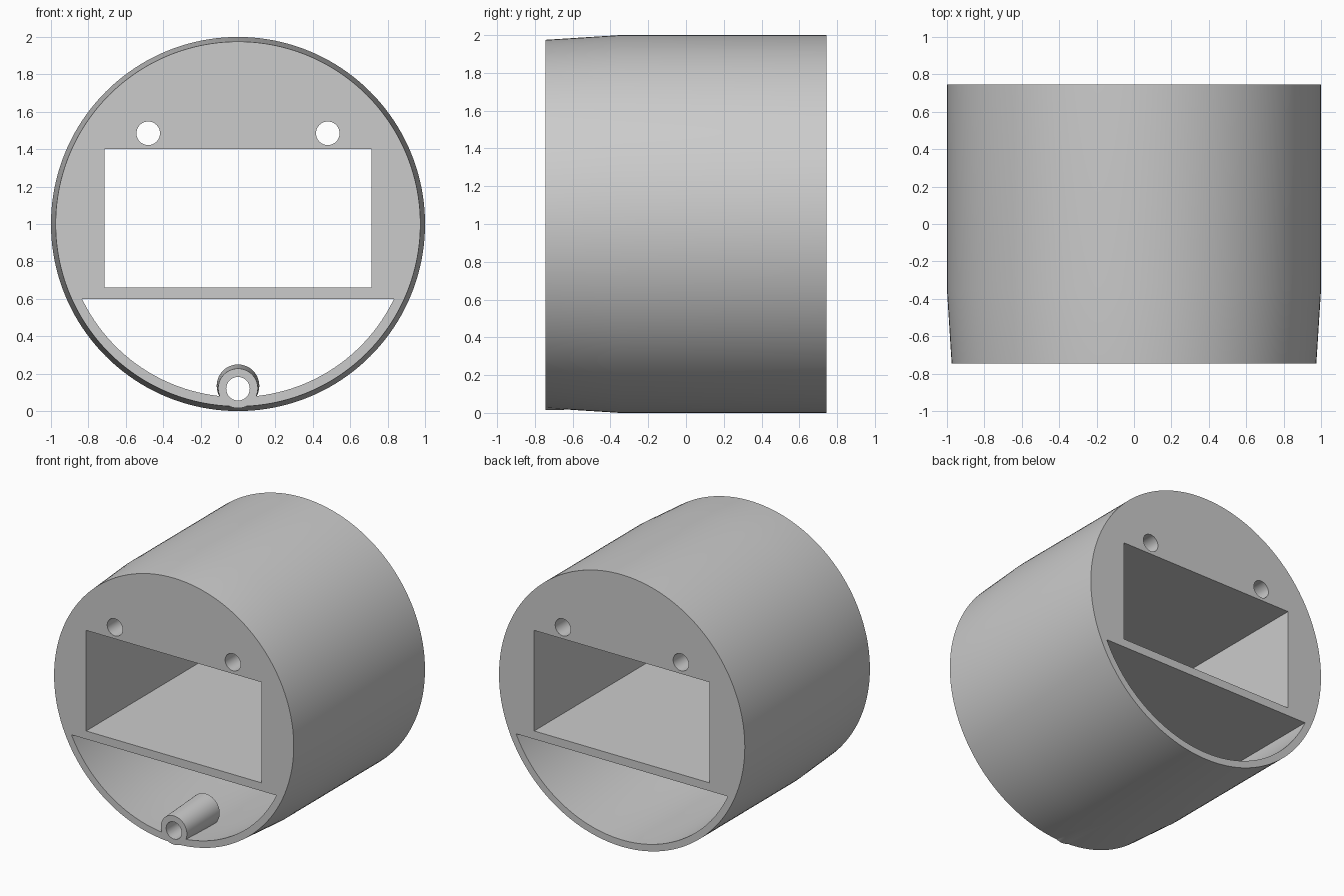
import bpy, bmesh, math
from mathutils import Matrix

cube = bpy.data.objects.get("Cube")
if cube:
    bpy.data.objects.remove(cube, do_unlink=True)

grey = bpy.data.materials.new("light_grey")
grey.use_nodes = True
grey.diffuse_color = (0.6, 0.6, 0.6, 1)
grey.node_tree.nodes["Principled BSDF"].inputs["Base Color"].default_value = (0.6, 0.6, 0.6, 1)


def finish(name, bm):
    bmesh.ops.recalc_face_normals(bm, faces=bm.faces)
    mesh = bpy.data.meshes.new(name)
    bm.to_mesh(mesh)
    bm.free()
    mesh.materials.append(grey)
    obj = bpy.data.objects.new(name, mesh)
    bpy.context.collection.objects.link(obj)
    return obj


def turned(name, sections, sides, x=0.0, top=None):
    """Closed round solid along y from (y, radius, centre z) sections."""
    bm = bmesh.new()
    rings = []
    for y, r, z in sections:
        angles = [2 * math.pi * i / sides for i in range(sides)]
        rings.append([bm.verts.new((x + r * math.cos(a), y, z + r * math.sin(a))) for a in angles])
    for a, b in zip(rings, rings[1:]):
        for i in range(sides):
            j = (i + 1) % sides
            bm.faces.new((a[i], a[j], b[j], b[i]))
    bm.faces.new(rings[0])
    bm.faces.new(rings[-1])
    if top is not None:
        # Slice off everything above the given height and close the cut
        cut = bmesh.ops.bisect_plane(bm, geom=bm.verts[:] + bm.edges[:] + bm.faces[:],
                                     plane_co=(0, 0, top), plane_no=(0, 0, 1), clear_outer=True)
        edges = [e for e in cut["geom_cut"] if isinstance(e, bmesh.types.BMEdge)]
        bmesh.ops.contextual_create(bm, geom=[e for e in edges if e.is_boundary])
    return finish(name, bm)


def box(name, size, z):
    bm = bmesh.new()
    bmesh.ops.create_cube(bm, size=1, matrix=Matrix.Translation((0, 0, z)) @ Matrix.Diagonal((*size, 1)))
    return finish(name, bm)


def combine(target, tool, operation):
    mod = target.modifiers.new(tool.name, 'BOOLEAN')
    mod.operation = operation
    mod.solver = 'EXACT'
    mod.object = tool
    bpy.context.view_layer.objects.active = target
    bpy.ops.object.modifier_apply(modifier=mod.name)
    bpy.data.objects.remove(tool, do_unlink=True)


FRONT, BACK, TAPER = -0.745, 0.745, -0.35

# Round housing, narrowing towards the front
housing = turned("housing", [(FRONT, 0.975, 1), (TAPER, 1, 1), (BACK, 1, 1)], 160)

# Lower compartment that follows the housing wall
slope = 0.025 / (TAPER - FRONT)
cavity = turned("lower_cavity", [(FRONT - 0.1, 0.925 - 0.1 * slope, 1), (TAPER, 0.95, 1),
                                 (BACK + 0.1, 0.95, 1)], 160, top=0.6)
combine(housing, cavity, 'DIFFERENCE')

# Screw boss on the lower wall
boss = turned("screw_boss", [(FRONT, 0.106, 0.121), (-0.375, 0.114, 0.135)], 48)
combine(housing, boss, 'UNION')

# Rectangular passage, two wire holes and the boss hole
combine(housing, box("main_passage", (1.428, 2, 0.74), 1.03), 'DIFFERENCE')
for x, z in ((-0.48, 1.485), (0.48, 1.485), (0, 0.119)):
    hole = turned("round_hole", [(-1, 0.063, z), (1, 0.063, z)], 40, x=x)
    combine(housing, hole, 'DIFFERENCE')

bpy.ops.object.select_all(action='DESELECT')
housing.select_set(True)
bpy.context.view_layer.objects.active = housing
bpy.ops.object.shade_smooth_by_angle(angle=math.radians(30))
